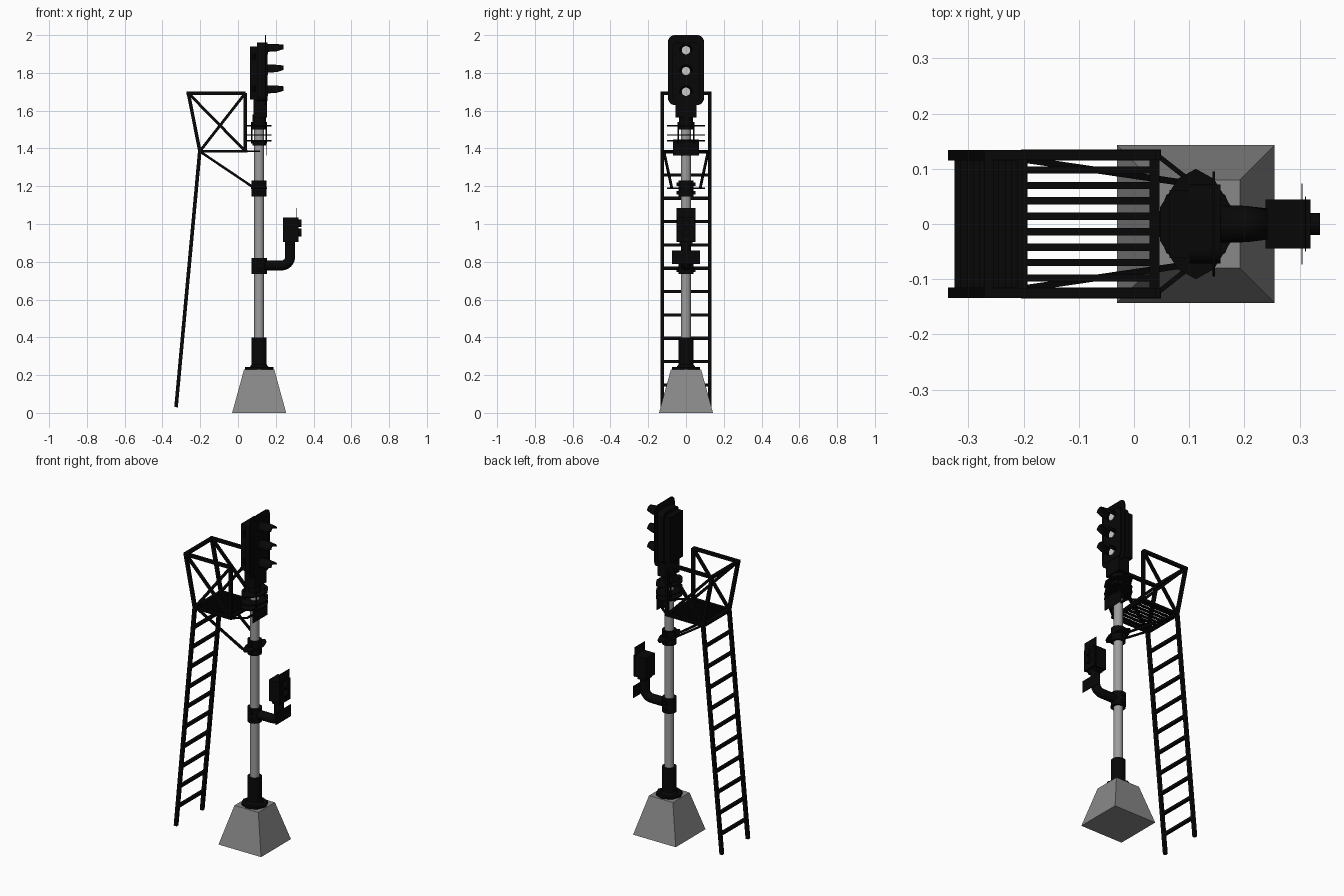
import bpy, bmesh, math
from mathutils import Vector

if "Cube" in bpy.data.objects:
    bpy.data.objects.remove(bpy.data.objects["Cube"])

PX = 0.112  # pole axis x


def material(name, rgb):
    m = bpy.data.materials.new(name)
    m.diffuse_color = (*rgb, 1)
    m.use_nodes = True
    m.node_tree.nodes["Principled BSDF"].inputs["Base Color"].default_value = m.diffuse_color
    return m


BLACK = material("black_paint", (0.0022, 0.0022, 0.0022))
PALE = material("pale_lens", (0.8, 0.8, 0.8))
CONCRETE = material("dark_concrete", (0.25, 0.25, 0.25))
STEEL = material("grey_steel", (0.34, 0.34, 0.34))


def finish(name, bm, mat=None, smooth=False):
    bmesh.ops.recalc_face_normals(bm, faces=bm.faces)
    me = bpy.data.meshes.new(name)
    bm.to_mesh(me)
    bm.free()
    ob = bpy.data.objects.new(name, me)
    bpy.context.collection.objects.link(ob)
    if mat:
        me.materials.append(mat)
    if smooth:
        bpy.ops.object.select_all(action='DESELECT')
        bpy.context.view_layer.objects.active = ob
        ob.select_set(True)
        bpy.ops.object.shade_smooth_by_angle(angle=math.radians(35))
    return ob


def add_box(bm, lo, hi):
    lo, hi = Vector(lo), Vector(hi)
    vs = bmesh.ops.create_cube(bm, size=1)["verts"]
    for v in vs:
        v.co = Vector([(lo[i] + hi[i]) / 2 + v.co[i] * (hi[i] - lo[i]) for i in range(3)])


def add_bar(bm, a, b, w):
    # square bar between two points
    a, b = Vector(a), Vector(b)
    d = b - a
    q = d.to_track_quat('Z', 'Y')
    for v in bmesh.ops.create_cube(bm, size=1)["verts"]:
        v.co = (a + b) / 2 + q @ Vector((v.co.x * w, v.co.y * w, v.co.z * d.length))


def add_rod(bm, a, b, r, n=20, r2=None):
    a, b = Vector(a), Vector(b)
    d = b - a
    q = d.to_track_quat('Z', 'Y')
    vs = bmesh.ops.create_cone(bm, cap_ends=True, segments=n, radius1=r,
                               radius2=r if r2 is None else r2, depth=d.length)["verts"]
    for v in vs:
        v.co = (a + b) / 2 + q @ v.co


def add_prism(bm, pts, offset):
    # extrude a closed outline by the offset
    f = bm.faces.new([bm.verts.new(p) for p in pts])
    r = bmesh.ops.extrude_face_region(bm, geom=[f])
    for v in r["geom"]:
        if isinstance(v, bmesh.types.BMVert):
            v.co += Vector(offset)


def box(name, lo, hi, mat=BLACK):
    bm = bmesh.new()
    add_box(bm, lo, hi)
    return finish(name, bm, mat)


def post(name, z0, z1, r, mat=BLACK, n=24, r2=None):
    bm = bmesh.new()
    add_rod(bm, (PX, 0, z0), (PX, 0, z1), r, n, r2)
    return finish(name, bm, mat, True)


def rounded(y, z0, z1, r, x):
    # rounded rectangle facing +x
    pts = []
    for cy, cz, a0 in ((y - r, z1 - r, 0), (r - y, z1 - r, 90), (r - y, z0 + r, 180), (y - r, z0 + r, 270)):
        for k in range(7):
            a = math.radians(a0 + 15 * k)
            pts.append((x, cy + r * math.cos(a), cz + r * math.sin(a)))
    return pts


# concrete base: tapered block
bm = bmesh.new()
for v in bmesh.ops.create_cube(bm, size=1)["verts"]:
    top = v.co.z > 0
    k = 0.08 if top else 0.143
    v.co = (PX + math.copysign(k, v.co.x), math.copysign(k, v.co.y), 0.23 if top else 0)
finish("concrete_base", bm, CONCRETE)

# pole with foot
post("pole", 0.23, 1.5, 0.026, STEEL)
post("foot_flange", 0.228, 0.242, 0.075, n=8)
post("foot_sleeve", 0.24, 0.40, 0.04)
post("foot_weld", 0.242, 0.256, 0.05, r2=0.04)

# clamps around the pole
post("lamp_clamp", 0.735, 0.82, 0.041)
post("strut_clamp", 1.145, 1.185, 0.04)
post("strut_clamp_upper", 1.192, 1.23, 0.04)
post("top_collar", 1.415, 1.445, 0.036)
bm = bmesh.new()
for s in (-1, 1):
    for z in (0.755, 0.80, 1.165, 1.21):
        add_box(bm, (PX - 0.012, s * 0.035 - 0.015, z - 0.01), (PX + 0.012, s * 0.035 + 0.015, z + 0.01))
finish("clamp_ears", bm, BLACK)

# flat clamp plates and their bolts
bm = bmesh.new()
for z, w in ((1.185, 0.042), (1.438, 0.065), (1.468, 0.065), (1.517, 0.065)):
    half = [(-w, 0.03), (-w * 0.5, 0.082), (0, 0.1), (w * 0.5, 0.082), (w, 0.03)]
    ring = half + [(x, -y) for x, y in reversed(half)]
    add_prism(bm, [(PX + x, y, z) for x, y in ring], (0, 0, 0.007))
for sx in (-1, 1):
    for sy in (-1, 1):
        add_rod(bm, (PX + sx * 0.038, sy * 0.04, 1.425), (PX + sx * 0.038, sy * 0.04, 1.54), 0.004, 8)
finish("clamp_plates", bm, BLACK)

# signal head
post("head_neck", 1.50, 1.58, 0.036)
box("head_foot", (0.083, -0.056, 1.565), (0.153, 0.056, 1.665))
bm = bmesh.new()
add_prism(bm, rounded(0.072, 1.65, 1.96, 0.025, 0.1), (0.057, 0, 0))
finish("head_case", bm, BLACK, True)
box("head_rear_door", (0.064, -0.062, 1.66), (0.102, 0.062, 1.94))
bm = bmesh.new()
add_prism(bm, rounded(0.095, 1.63, 2.0, 0.035, 0.142), (0.005, 0, 0))
finish("head_backplate", bm, BLACK, True)
bm = bmesh.new()
for z in (1.70, 1.87):
    add_rod(bm, (0.085, -0.062, z), (0.085, -0.062, z + 0.035), 0.008, 10)
finish("door_hinges", bm, BLACK)

# lenses and hoods
for i, z in enumerate((1.92, 1.81, 1.70)):
    bm = bmesh.new()
    add_rod(bm, (0.15, 0, z), (0.16, 0, z), 0.022, 24)
    finish(f"lens_{i}", bm, PALE, True)
    bm = bmesh.new()
    rows = []
    for x, r, a0 in ((0.155, 0.034, -15), (0.205, 0.033, -10), (0.242, 0.029, 12)):
        rows.append([])
        for k in range(15):
            a = math.radians(a0 + (180 - 2 * a0) * k / 14)
            rows[-1].append(bm.verts.new((x, r * math.cos(a), z + r * math.sin(a))))
    for p, q in zip(rows, rows[1:]):
        for k in range(14):
            bm.faces.new((p[k], p[k + 1], q[k + 1], q[k]))
    hood = finish(f"hood_{i}", bm, BLACK, True)
    mod = hood.modifiers.new("thickness", 'SOLIDIFY')
    mod.thickness = 0.003

# identification plates
box("head_plate", (0.147, -0.07, 1.362), (0.15, 0.07, 1.447))
box("head_plate_bracket", (PX, -0.015, 1.415), (0.148, 0.015, 1.44))
box("lamp_plate", (0.304, -0.073, 0.787), (0.3055, 0.073, 0.86))

# side lamp on an elbow pipe
cu = bpy.data.curves.new("lamp_arm", 'CURVE')
cu.dimensions = '3D'
cu.bevel_depth = 0.027
cu.bevel_resolution = 5
sp = cu.splines.new('POLY')
path = [(0.12, 0.78)] + [(0.23 + 0.046 * math.sin(math.radians(t)), 0.826 - 0.046 * math.cos(math.radians(t)))
                         for t in range(0, 91, 15)] + [(0.276, 0.91)]
sp.points.add(len(path) - 1)
for p, (x, z) in zip(sp.points, path):
    p.co = (x, 0, z, 1)
cu.materials.append(BLACK)
bpy.context.collection.objects.link(bpy.data.objects.new("lamp_arm", cu))
box("lamp_neck", (0.252, -0.034, 0.89), (0.3, 0.034, 0.91))
box("lamp_case", (0.238, -0.044, 0.906), (0.32, 0.044, 1.035))
box("lamp_backplate", (0.31, -0.05, 0.906), (0.312, 0.05, 1.085))
bm = bmesh.new()
for z in (0.955, 1.005):
    add_rod(bm, (0.315, 0, z), (0.337, 0, z), 0.02, 20)
finish("lamp_hoods", bm, BLACK, True)

# ladder
Y = 0.125
bm = bmesh.new()
lo, hi = Vector((-0.328, 0, 0.03)), Vector((-0.202, 0, 1.39))
for s in (-1, 1):
    off = Vector((0, s * Y, 0))
    add_bar(bm, lo + off, hi + off, 0.019)
for k in range(11):
    p = lo.lerp(hi, (0.118 + 0.1235 * k) / 1.36)
    add_bar(bm, p - Vector((0, Y, 0)), p + Vector((0, Y, 0)), 0.017)
finish("ladder", bm, BLACK)

# platform deck and its struts
bm = bmesh.new()
for k in range(8):
    y = (k - 3.5) * 0.028
    add_box(bm, (-0.2, y - 0.0065, 1.381), (0.03, y + 0.0065, 1.39))
add_box(bm, (-0.207, -Y, 1.379), (-0.193, Y, 1.391))
add_box(bm, (0.028, -Y, 1.379), (0.046, Y, 1.391))
for s in (-1, 1):
    add_box(bm, (-0.205, s * Y - 0.01, 1.379), (0.049, s * Y + 0.01, 1.391))
    add_bar(bm, (0.042, s * Y, 1.385), (PX, s * 0.07, 1.385), 0.009)
    add_bar(bm, (PX, s * 0.075, 1.385), (PX, 0, 1.385), 0.009)
    add_bar(bm, (-0.2, s * 0.117, 1.383), (0.087, s * 0.075, 1.19), 0.012)
finish("platform", bm, BLACK)

# railing: crossed side panels joined by an end bar
bm = bmesh.new()
for s in (-1, 1):
    y = s * Y
    tl, tr = (-0.263, y, 1.693), (0.039, y, 1.693)
    bl, br = (-0.202, y, 1.385), (0.039, y, 1.385)
    for a, b, w in ((tl, tr, 0.018), (tl, bl, 0.018), (tr, br, 0.018), (tl, br, 0.015), (bl, tr, 0.015)):
        add_bar(bm, a, b, w)
add_bar(bm, (-0.263, -Y - 0.009, 1.693), (-0.263, Y + 0.009, 1.693), 0.018)
finish("railing", bm, BLACK)
